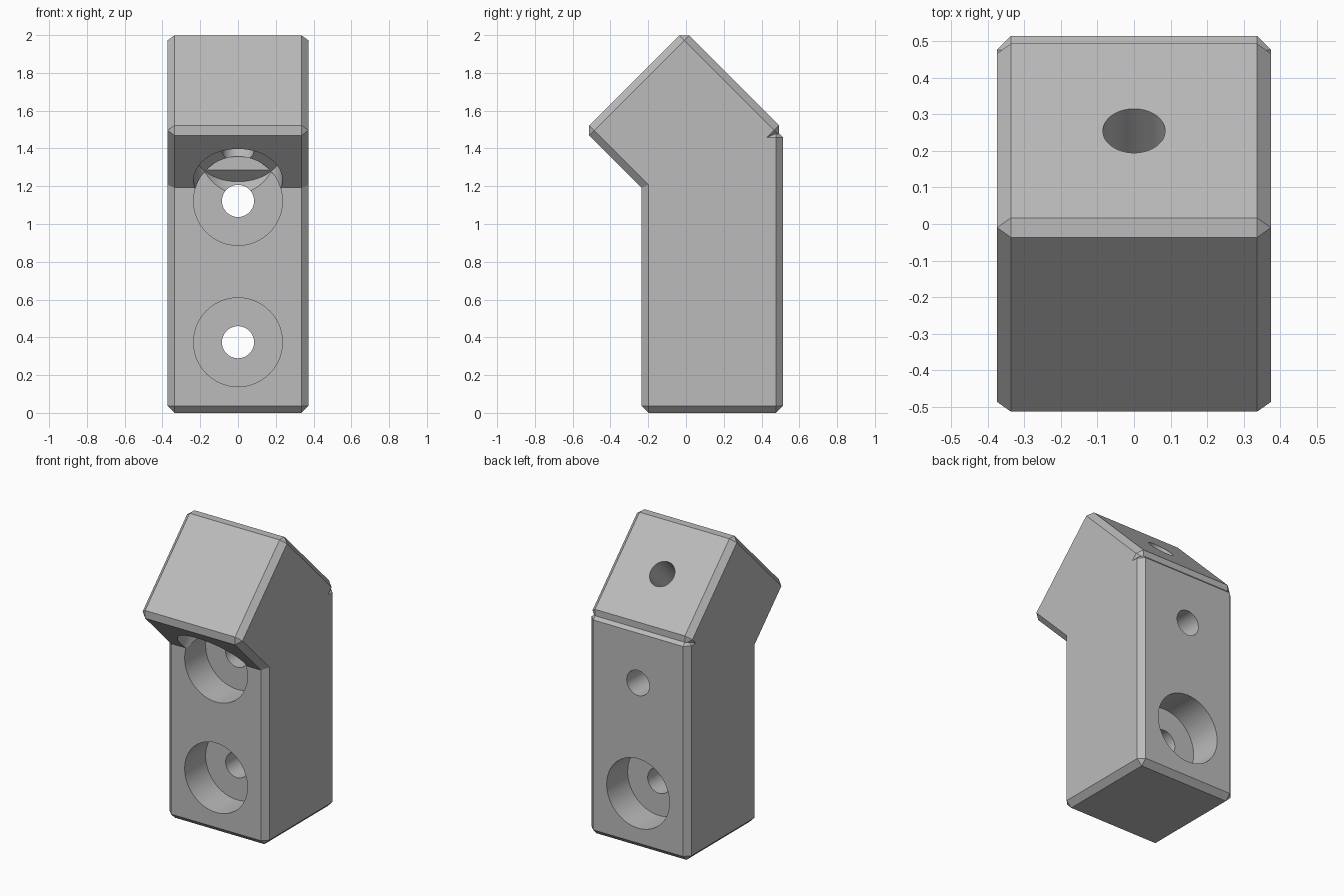
import bpy
import math
from mathutils import Vector

if "Cube" in bpy.data.objects:
    bpy.data.objects.remove(bpy.data.objects["Cube"], do_unlink=True)

SIDE = 0.748            # width of the square section
HALF = SIDE / 2
CHAMFER = SIDE * 0.05
BORE_R, HOLE_R = 0.235, 0.085
BORE_DEPTH = SIDE * 0.3
POST_Y = 0.139          # centre line of the upright post
HEAD = Vector((0, -0.01, 2 * SIDE))

grey = bpy.data.materials.new("plain grey")
grey.use_nodes = True
colour = (0.5, 0.5, 0.5, 1)
grey.diffuse_color = colour
grey.node_tree.nodes["Principled BSDF"].inputs["Base Color"].default_value = colour


def apply(obj, mod):
    bpy.ops.object.select_all(action="DESELECT")
    bpy.context.view_layer.objects.active = obj
    obj.select_set(True)
    bpy.ops.object.modifier_apply(modifier=mod.name)


def chamfered_box(name, size, centre, tilt=0):
    bpy.ops.mesh.primitive_cube_add(size=1, location=centre, rotation=(tilt, 0, 0))
    box = bpy.context.object
    box.name = name
    box.scale = size
    bpy.ops.object.transform_apply(location=False, rotation=False, scale=True)
    box.data.materials.append(grey)
    mod = box.modifiers.new("chamfer", "BEVEL")
    mod.width = CHAMFER
    mod.segments = 1
    apply(box, mod)
    return box


def combine(target, other, operation):
    mod = target.modifiers.new(operation.lower(), "BOOLEAN")
    mod.operation = operation
    mod.solver = "EXACT"
    mod.object = other
    apply(target, mod)
    bpy.data.objects.remove(other, do_unlink=True)


def drill(target, radius, start, end):
    start, end = Vector(start), Vector(end)
    axis = end - start
    bpy.ops.mesh.primitive_cylinder_add(
        vertices=96, radius=radius, depth=axis.length, location=(start + end) / 2,
        rotation=axis.to_track_quat("Z", "Y").to_euler())
    cutter = bpy.context.object
    cutter.hide_render = True
    cutter.data.materials.append(grey)
    combine(target, cutter, "DIFFERENCE")


# Upright post joined to the tilted cube head
bracket = chamfered_box("angled_connector_block", (SIDE, SIDE, 2 * SIDE), (0, POST_Y, SIDE))
head = chamfered_box("tilted_head", (SIDE, SIDE, SIDE), HEAD, math.radians(45))
combine(bracket, head, "UNION")

# Bolt holes through the post, with counterbores
front, back = POST_Y - HALF, POST_Y + HALF
low, high = SIDE / 2, SIDE * 1.5
for z in (low, high):
    drill(bracket, BORE_R, (0, front - 0.1, z), (0, front + BORE_DEPTH, z))
    drill(bracket, HOLE_R, (0, front - 0.1, z), (0, back + 0.1, z))
drill(bracket, BORE_R, (0, back + 0.1, low), (0, back - BORE_DEPTH, low))

# Bolt hole through the head, counterbored from its underside
slope = Vector((0, 1, 1)).normalized()
drill(bracket, BORE_R, HEAD - slope * (HALF + 0.05), HEAD - slope * (HALF - BORE_DEPTH))
drill(bracket, HOLE_R, HEAD - slope * HALF, HEAD + slope * (HALF + 0.1))

# Smooth bores, crisp chamfers
bpy.ops.object.select_all(action="DESELECT")
bpy.context.view_layer.objects.active = bracket
bracket.select_set(True)
bpy.ops.object.shade_smooth_by_angle(angle=math.radians(30))
